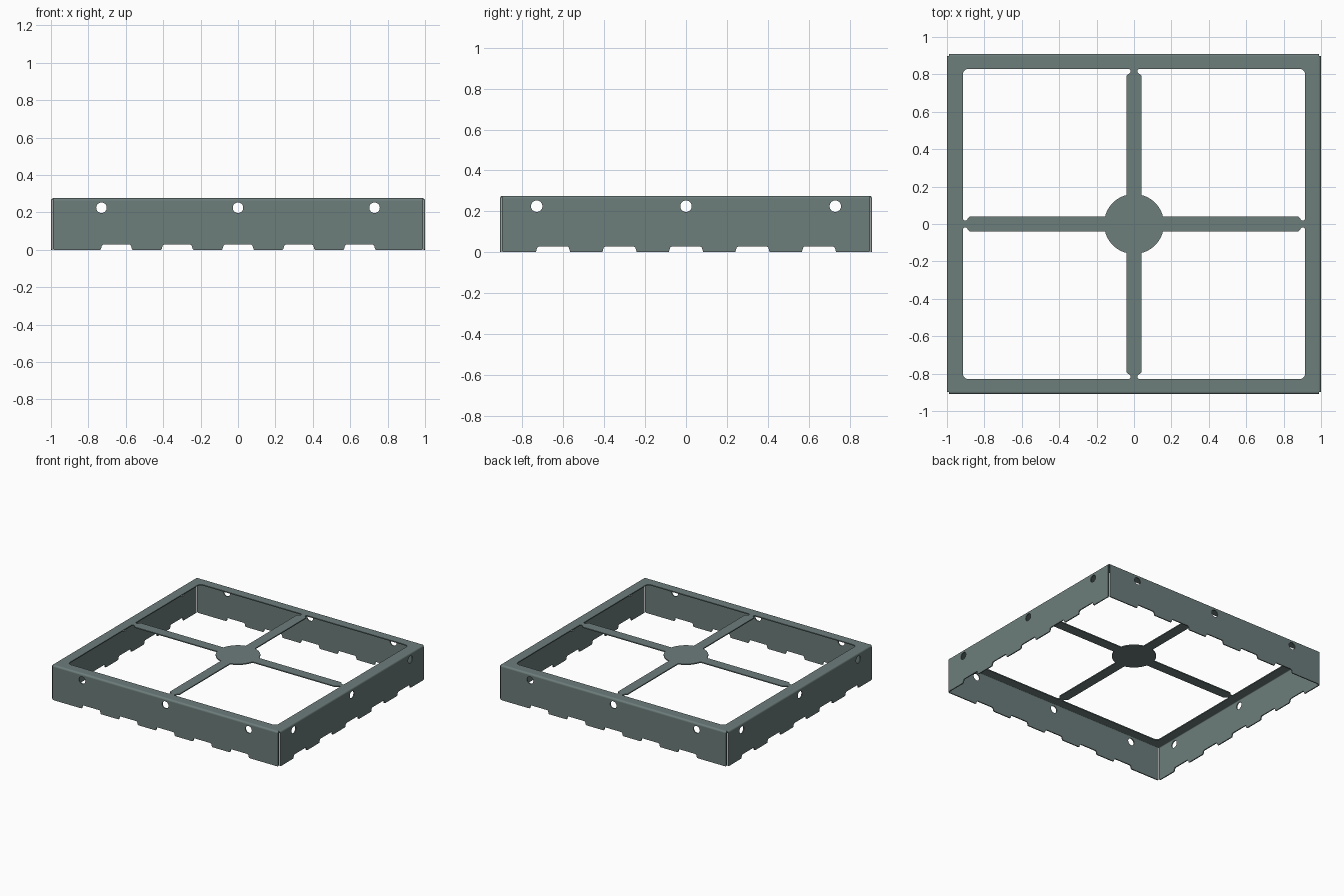
import bpy, bmesh, math
from mathutils import Vector, Matrix

cube = bpy.data.objects.get("Cube")
if cube:
    bpy.data.objects.remove(cube, do_unlink=True)

# Overall sizes
HX, HY, H = 1.0, 0.91, 0.276      # half width, half depth, height
T, R = 0.008, 0.014               # sheet thickness, outer bend radius
GAP = 0.011                       # corner relief at the flange ends

steel = bpy.data.materials.new("grey green steel")
steel.use_nodes = True
colour = (0.15, 0.205, 0.198, 1)
steel.diffuse_color = colour
steel.node_tree.nodes["Principled BSDF"].inputs["Base Color"].default_value = colour


def rounded(corners, steps=6):
    """Closed outline from (x, y, radius) corners with filleted bends."""
    out = []
    n = len(corners)
    for i, (x, y, r) in enumerate(corners):
        p = Vector((x, y))
        if r == 0:
            out.append(p)
            continue
        a = (Vector(corners[i - 1][:2]) - p).normalized()
        b = (Vector(corners[(i + 1) % n][:2]) - p).normalized()
        half = a.angle(b) / 2
        centre = p + (a + b).normalized() * (r / math.sin(half))
        start = (p + a * (r / math.tan(half)) - centre).normalized()
        end = (p + b * (r / math.tan(half)) - centre).normalized()
        for k in range(steps + 1):
            out.append(centre + start.slerp(end, k / steps) * r)
    return out


def circle(cx, cy, r, n=32):
    return [Vector((cx + r * math.cos(2 * math.pi * k / n),
                    cy + r * math.sin(2 * math.pi * k / n))) for k in range(n)]


def finish(name, bm, matrix):
    """Clean up the mesh, place it and add it to the scene."""
    bmesh.ops.remove_doubles(bm, verts=bm.verts, dist=1e-5)
    bmesh.ops.transform(bm, matrix=matrix, verts=bm.verts)
    bmesh.ops.recalc_face_normals(bm, faces=bm.faces)
    mesh = bpy.data.meshes.new(name)
    bm.to_mesh(mesh)
    bm.free()
    mesh.materials.append(steel)
    obj = bpy.data.objects.new(name, mesh)
    bpy.context.collection.objects.link(obj)
    bpy.ops.object.select_all(action='DESELECT')
    obj.select_set(True)
    bpy.context.view_layer.objects.active = obj
    bpy.ops.object.shade_smooth_by_angle(angle=math.radians(30))


def sheet(name, outlines, matrix):
    """Flat sheet of thickness T: first outline is the edge, the rest are holes."""
    curve = bpy.data.curves.new(name + " outline", 'CURVE')
    curve.dimensions, curve.fill_mode, curve.extrude = '2D', 'BOTH', T / 2
    for pts in outlines:
        s = curve.splines.new('POLY')
        s.points.add(len(pts) - 1)
        for sp, p in zip(s.points, pts):
            sp.co = (p.x, p.y, 0, 1)
        s.use_cyclic_u = True
    helper = bpy.data.objects.new(name + " outline", curve)
    bpy.context.collection.objects.link(helper)
    bpy.context.view_layer.update()
    mesh = helper.evaluated_get(bpy.context.evaluated_depsgraph_get()).to_mesh()
    bm = bmesh.new()
    bm.from_mesh(mesh)
    bpy.data.objects.remove(helper, do_unlink=True)
    bpy.data.curves.remove(curve)
    finish(name, bm, matrix)


# Top plate: frame, four necked spokes and a round hub left between four openings
hub, w, neck = 0.16, 0.04, 0.018
ix, iy = 0.915, 0.829
meet = math.sqrt(hub ** 2 - w ** 2)
opening = rounded([(meet, w, 0), (0.88, w, 0.012), (0.897, neck, 0.006),
                   (ix, neck, 0.012), (ix, iy, 0.03), (neck, iy, 0.012),
                   (neck, iy - 0.018, 0.006), (w, iy - 0.035, 0.012), (w, meet, 0)])
a0 = math.asin(w / hub)
for k in range(1, 16):
    a = math.pi / 2 - a0 - (math.pi / 2 - 2 * a0) * k / 16
    opening.append(Vector((hub * math.cos(a), hub * math.sin(a))))
px, py = HX - R, HY - R
plate = [Vector(p) for p in ((-px, -py), (px, -py), (px, py), (-px, py))]
openings = [[Vector((p.x * sx, p.y * sy)) for p in opening]
            for sx in (1, -1) for sy in (1, -1)]
sheet("top_plate", [plate] + openings, Matrix.Translation((0, 0, H - T / 2)))


def flange_outline(half):
    """Side wall outline with five rounded notches along its lower edge."""
    pts = [(-half, 0, 0.006)]
    for k in range(-2, 3):
        c = k * 0.325
        pts += [(c - 0.084, 0, 0.006), (c - 0.076, 0.028, 0.012),
                (c + 0.076, 0.028, 0.012), (c + 0.084, 0, 0.006)]
    pts += [(half, 0, 0.006), (half, H - R, 0), (-half, H - R, 0)]
    return rounded(pts, 4)


def bend(name, half, matrix):
    """Quarter-round fold joining the plate to a wall."""
    bm = bmesh.new()
    n = 8
    profile = [(r, math.pi / 2 * k / n) for r, order in
               ((R, range(n + 1)), (R - T, range(n, -1, -1))) for k in order]
    verts = [bm.verts.new((-half, -r * math.cos(a), r * math.sin(a))) for r, a in profile]
    face = bm.faces.new(verts)
    ext = bmesh.ops.extrude_face_region(bm, geom=[face], use_keep_orig=True)
    moved = [v for v in ext["geom"] if isinstance(v, bmesh.types.BMVert)]
    bmesh.ops.translate(bm, verts=moved, vec=(2 * half, 0, 0))
    finish(name, bm, matrix)


# Four side walls with bolt holes, each joined to the plate by a fold
upright = Matrix.Rotation(math.pi / 2, 4, 'X')
for i, side in enumerate(("front", "left", "back", "right")):
    half, dist = ((HX, HY), (HY, HX))[i % 2]
    half -= GAP
    turn = Matrix.Rotation(i * math.pi / 2, 4, 'Z')
    holes = [circle(x, 0.225, 0.028) for x in (-0.73, 0, 0.73)]
    sheet(side + "_wall", [flange_outline(half)] + holes,
          turn @ Matrix.Translation((0, -dist + T / 2, 0)) @ upright)
    bend(side + "_fold", half, turn @ Matrix.Translation((0, -dist + R, H - R)))
